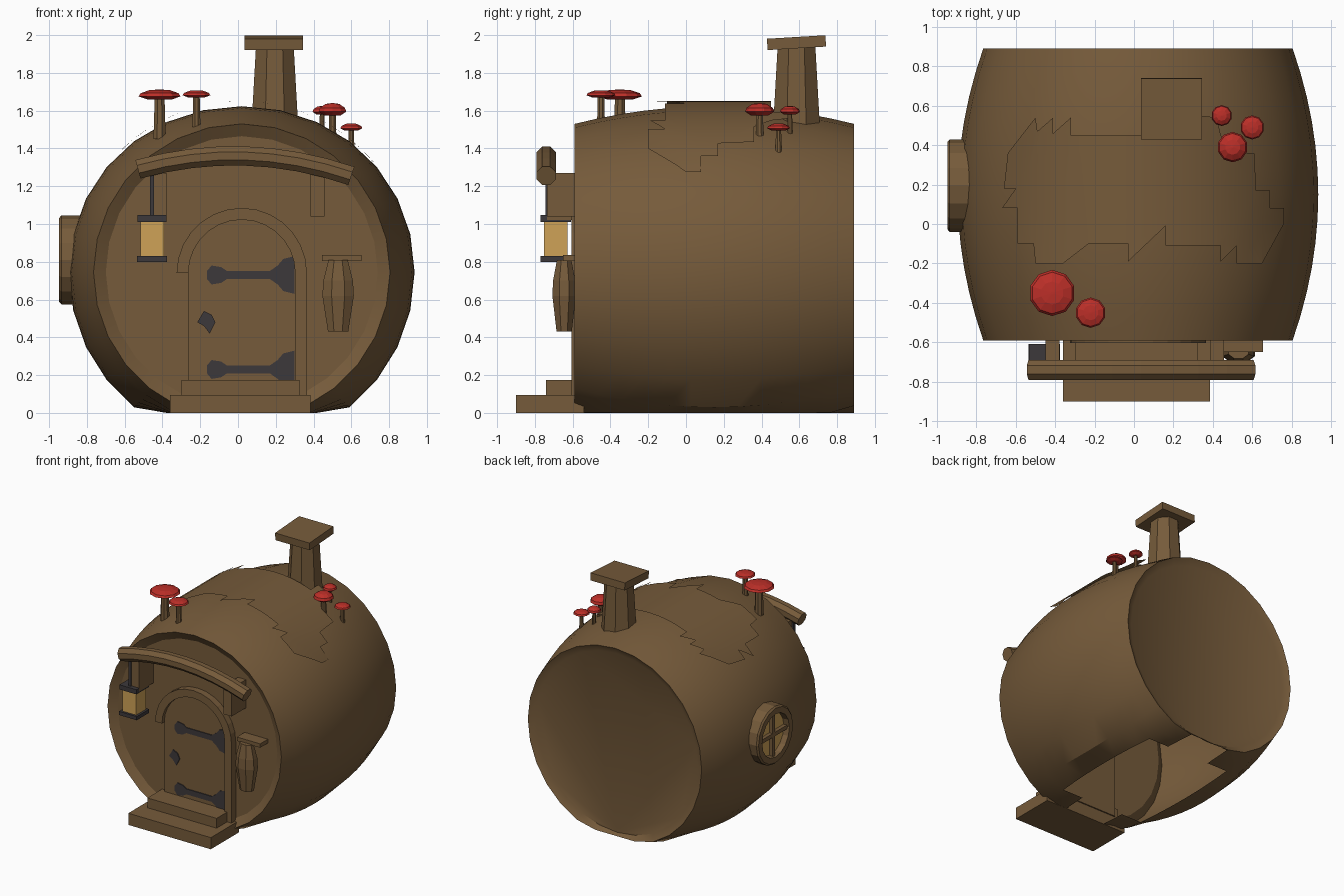
import bpy, bmesh, math
from mathutils import Matrix, Vector

if "Cube" in bpy.data.objects:
    bpy.data.objects.remove(bpy.data.objects["Cube"])


def material(name, rgb):
    m = bpy.data.materials.new(name)
    m.diffuse_color = (*rgb, 1)
    m.use_nodes = True
    m.node_tree.nodes["Principled BSDF"].inputs["Base Color"].default_value = m.diffuse_color
    return m


WOOD = material("brown wood", (0.18, 0.104, 0.043))
RED = material("mushroom red", (0.50, 0.028, 0.021))
IRON = material("dark iron", (0.046, 0.040, 0.043))
GLOW = material("amber glass", (0.62, 0.36, 0.095))


def finish(name, bm, mat, smooth=None):
    bmesh.ops.recalc_face_normals(bm, faces=bm.faces)
    me = bpy.data.meshes.new(name)
    bm.to_mesh(me)
    bm.free()
    me.materials.append(mat)
    if smooth:
        for p in me.polygons:
            p.use_smooth = True
        me.set_sharp_from_angle(angle=math.radians(smooth))
    ob = bpy.data.objects.new(name, me)
    bpy.context.collection.objects.link(ob)
    return ob


def box(name, x0, x1, y0, y1, z0, z1, mat=WOOD, tilt=0):
    bm = bmesh.new()
    bmesh.ops.create_cube(bm, size=1)
    c = Vector(((x0 + x1) / 2, (y0 + y1) / 2, (z0 + z1) / 2))
    bmesh.ops.transform(bm, verts=bm.verts, matrix=Matrix.Translation(c)
                        @ Matrix.Rotation(tilt, 4, 'X')
                        @ Matrix.Diagonal((x1 - x0, y1 - y0, z1 - z0, 1)))
    return finish(name, bm, mat)


def skin(bm, rings, close=True):
    """Bridge rings of points with quads, optionally capping both ends."""
    rings = [[bm.verts.new(p) for p in r] for r in rings]
    n = len(rings[0])
    for a, b in zip(rings, rings[1:]):
        for i in range(n):
            bm.faces.new((a[i], a[(i + 1) % n], b[(i + 1) % n], b[i]))
    if close:
        bm.faces.new(rings[0])
        bm.faces.new(rings[-1])


def lathe(name, profile, n, x, y, mat=WOOD, sy=1):
    bm = bmesh.new()
    skin(bm, [[(x + r * math.cos((i + .5) * math.tau / n),
                y + sy * r * math.sin((i + .5) * math.tau / n), z)
               for i in range(n)] for r, z in profile])
    return finish(name, bm, mat)


def plate(name, pts, y0, y1, mat=WOOD):
    """Extrude an xz outline from y0 to y1."""
    bm = bmesh.new()
    skin(bm, [[(x, y, z) for x, z in pts] for y in (y0, y1)])
    return finish(name, bm, mat)


# barrel body: bulging, flattened at the ground, open below, recessed ends
CX, CZ, N = 0.02, 0.745, 28


def ring(r, bulge, y):
    pts = []
    for i in range(N):
        a = i * math.tau / N
        s = math.sin(a)
        b = bulge * (0.72 if s > 0 else 1)
        z = CZ + (r + b) * s if s <= 0 else CZ + (r + b + (bulge - b) * (1 - s)) * s
        pts.append((CX + (r + bulge) * math.cos(a), y, max(z, 0)))
    return pts


bm = bmesh.new()
rings = [ring(0.72, 0, -0.55)]
for j in range(13):
    t = -1 + j / 6
    rings.append(ring(0.785, 0.13 * (1 - t * t), 0.15 + 0.74 * t))
rings.append(ring(0.73, 0, 0.86))
skin(bm, rings)
flat = [f for f in bm.faces if all(v.co.z < 1e-4 for v in f.verts)]
bmesh.ops.delete(bm, geom=flat, context='FACES')
finish("barrel_body", bm, WOOD, 30)

# ragged roof patch curved over the top
outline = [(-.64, .36), (-.50, .54), (-.49, .47), (-.41, .54), (-.41, .46), (-.32, .54),
           (-.32, .45), (.34, .45), (.34, .55), (.42, .54), (.44, .45), (.50, .36), (.61, .36),
           (.62, .17), (.69, .17), (.69, .08), (.76, .08), (.76, 0), (.65, -.2), (.52, -.2),
           (.52, -.11), (.44, -.19), (.44, -.11), (.16, -.11), (.16, -.01), (-.03, -.19),
           (-.03, -.10), (-.23, -.10), (-.36, -.2), (-.50, -.2), (-.51, -.10), (-.59, -.10),
           (-.59, .08), (-.67, .08), (-.60, .18), (-.66, .18)]
bm = bmesh.new()
bm.faces.new([bm.verts.new((x, y, 0)) for x, y in outline])
bmesh.ops.triangulate(bm, faces=bm.faces)
for k in range(-8, 10):
    bmesh.ops.bisect_plane(bm, geom=bm.verts[:] + bm.edges[:] + bm.faces[:],
                           plane_co=(k * 0.08 + .01, 0, 0), plane_no=(1, 0, 0))
for v in bm.verts:
    v.co.z = 0.732 + math.sqrt(0.918 ** 2 - (v.co.x - CX) ** 2)
finish("roof_patch", bm, WOOD, 40)

# chimney
lathe("chimney_stack", [(.138, 1.45), (.108, 1.94)], 8, .195, .585)
box("chimney_cap", .035, .345, .43, .74, 1.93, 1.99, tilt=.06)

# mushrooms: x, y, stem base, cap bottom, cap top, radius
for k, (x, y, z0, zb, zt, r) in enumerate([
        (-.415, -.35, 1.47, 1.66, 1.712, .117), (-.22, -.45, 1.53, 1.67, 1.708, .077),
        (.50, .39, 1.46, 1.575, 1.64, .077), (.445, .55, 1.48, 1.58, 1.625, .053),
        (.60, .49, 1.39, 1.495, 1.533, .061)]):
    h = zt - zb
    lathe(f"mushroom_stem_{k}", [(r * .30, z0 - .02), (r * .24, zb + h * .3)], 8, x, y)
    lathe(f"mushroom_cap_{k}", [(r * .6, zb), (r, zb + h * .3), (r * .9, zb + h * .62),
                                (r * .5, zb + h * .93), (r * .06, zt)], 10, x, y, RED)

# porch beam: bent eight-sided log
bm = bmesh.new()
rings = []
for j in range(9):
    u = j / 8
    x = -.53 + 1.13 * u
    z = 1.29 - .035 * u + .35 * u * (1 - u)
    d = Vector((1.13, 0, -.035 + .35 * (1 - 2 * u))).normalized()
    up = Vector((-d.z, 0, d.x))
    rings.append([Vector((x, -.74, z)) + .055 * (math.cos(a) * up + math.sin(a) * Vector((0, 1, 0)))
                  for a in [(i + .5) * math.tau / 8 for i in range(8)]])
skin(bm, rings)
finish("porch_beam", bm, WOOD)
for side, x0, z0 in (("left", -.45, 1.02), ("right", .385, 1.04)):
    box(f"{side}_bracket", x0, x0 + .072, -.735, -.54, z0, 1.27)

# hanging lantern
LX, LY = -.455, -.69
box("lantern_hook", LX - .01, LX + .01, -.745, -.725, 1.04, 1.27, IRON)
box("lantern_top", LX - .077, LX + .077, LY - .08, LY + .08, 1.01, 1.048, IRON)
box("lantern_glass", LX - .062, LX + .062, LY - .062, LY + .062, .83, 1.01, GLOW)
box("lantern_base", LX - .08, LX + .08, LY - .08, LY + .08, .80, .83, IRON)

# wall jar and its shelf
lathe("wall_jar", [(.058, .43), (.09, .62), (.085, .70), (.055, .81)], 8, .53, -.645, sy=.75)
box("jar_shelf", .445, .655, -.65, -.54, .805, .837)

# door, arched frame and ironwork
SPRING = .74


def arc(r, n=14):
    return [(CX + r * math.cos(i * math.pi / n), SPRING + r * math.sin(i * math.pi / n))
            for i in range(n + 1)]


plate("door_panel", [(.303, .10)] + arc(.283) + [(-.263, .10)], -.575, -.53)
plate("door_frame", [(.365, .08)] + arc(.345) + arc(.283)[::-1] + [(.303, .08)], -.605, -.53)
for nm, z in (("upper", .73), ("lower", .23)):
    half = [(-.165, .02), (-.14, .05), (-.09, .042), (-.06, .022), (.17, .022), (.21, .05),
            (.24, .085), (.30, .10)]
    plate(f"{nm}_hinge", [(x, z + h) for x, h in half] +
          [(x, z - h) for x, h in half[::-1]], -.582, -.57, IRON)
plate("door_latch", [(-.215, .48), (-.18, .54), (-.14, .52), (-.12, .48), (-.15, .42), (-.18, .46)],
      -.583, -.57, IRON)

# front steps
box("lower_step", -.36, .385, -.90, -.54, 0, .095)
box("upper_step", -.30, .325, -.74, -.54, .095, .175)

# round side window
WY, WZ = .195, .81


def circle(x, r, n=16):
    return [(x, WY + r * math.cos(i * math.tau / n), WZ + r * math.sin(i * math.tau / n))
            for i in range(n)]


bm = bmesh.new()
skin(bm, [circle(-.83, .235), circle(-.935, .235), circle(-.947, .222), circle(-.947, .175),
          circle(-.83, .165)], close=False)
finish("window_frame", bm, WOOD)
bm = bmesh.new()
skin(bm, [circle(-.90, .175), circle(-.895, .175)])
finish("window_glass", bm, GLOW)
box("window_bar_upright", -.93, -.89, WY - .016, WY + .016, WZ - .18, WZ + .18)
box("window_bar_cross", -.93, -.89, WY - .18, WY + .18, WZ - .016, WZ + .016)
